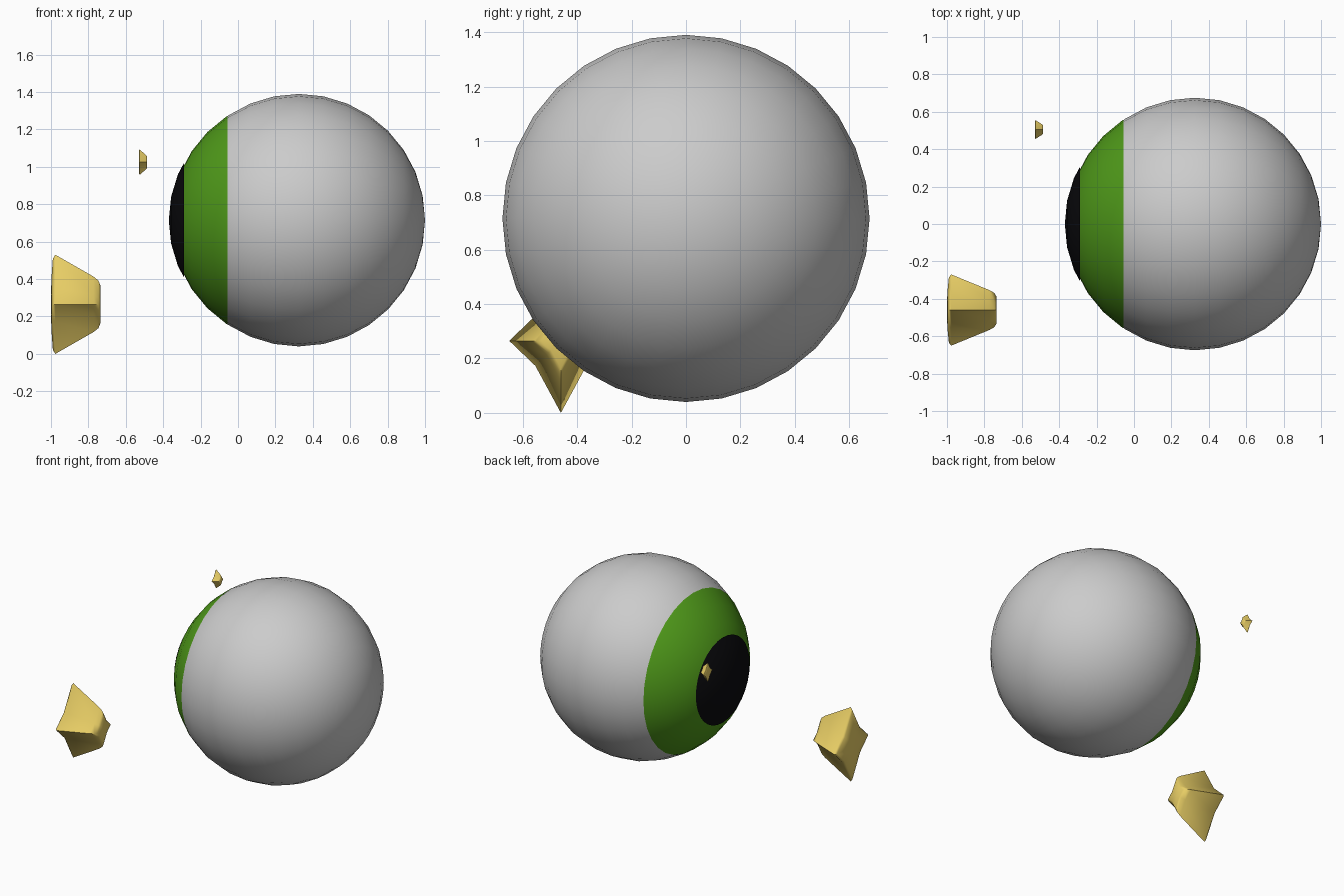
import bpy, bmesh, math
from mathutils import Matrix, Vector

cube = bpy.data.objects.get("Cube")
if cube:
    bpy.data.objects.remove(cube, do_unlink=True)


def material(name, rgb):
    mat = bpy.data.materials.new(name)
    mat.use_nodes = True
    color = (*rgb, 1)
    mat.diffuse_color = color
    mat.node_tree.nodes["Principled BSDF"].inputs["Base Color"].default_value = color
    return mat


def finish(name, bm, mat, angle):
    bmesh.ops.recalc_face_normals(bm, faces=bm.faces)
    mesh = bpy.data.meshes.new(name)
    bm.to_mesh(mesh)
    bm.free()
    obj = bpy.data.objects.new(name, mesh)
    bpy.context.collection.objects.link(obj)
    if mat:
        mesh.materials.append(mat)
    bpy.ops.object.select_all(action="DESELECT")
    obj.select_set(True)
    bpy.context.view_layer.objects.active = obj
    bpy.ops.object.shade_smooth_by_angle(angle=math.radians(angle))
    return obj


EYE_Z = 0.715


def eye_shell(name, center_x, radius, cut_x, keep_right, mat=None):
    """Sphere with its poles on the x axis, trimmed at a plane of constant x."""
    bm = bmesh.new()
    place = Matrix.Translation((center_x, 0, EYE_Z)) @ Matrix.Rotation(math.pi / 2, 4, "Y")
    bmesh.ops.create_uvsphere(bm, u_segments=32, v_segments=16, radius=radius, matrix=place)
    bmesh.ops.bisect_plane(bm, geom=bm.verts[:] + bm.edges[:] + bm.faces[:],
                           plane_co=(cut_x, 0, 0), plane_no=(1, 0, 0),
                           clear_inner=keep_right, clear_outer=not keep_right)
    return finish(name, bm, mat, 40)


def star_stud(name, center, depth, half_y, half_z, mat):
    """Tapered four-pointed star: wide end at -x, narrow end at +x."""
    # depth fraction and scale of each cross-section
    sections = [(0.01, 0.5), (0.04, 0.92), (0.09, 1.0), (0.86, 0.56),
                (0.96, 0.48), (1.0, 0.38)]
    bm = bmesh.new()
    loops = []
    for along, scale in sections:
        loop = []
        for i in range(8):
            a = i * math.pi / 4
            # valleys between the points are pulled inward
            ry, rz = (half_y, half_z) if i % 2 == 0 else (half_y * 0.7, half_z * 0.49)
            offset = Vector(((along - 0.5) * depth,
                             math.cos(a) * ry * scale, math.sin(a) * rz * scale))
            loop.append(bm.verts.new(Vector(center) + offset))
        loops.append(loop)
    for a, b in zip(loops, loops[1:]):
        for i in range(8):
            j = (i + 1) % 8
            bm.faces.new((a[i], a[j], b[j], b[i]))
    # close both ends with fans
    for loop, side in ((loops[0], -0.5), (loops[-1], 0.5)):
        hub = bm.verts.new(Vector(center) + Vector((side * depth, 0, 0)))
        for i in range(8):
            bm.faces.new((loop[i], loop[(i + 1) % 8], hub))
    return finish(name, bm, mat, 60)


green = material("iris_green", (0.078, 0.32, 0.01))
black = material("pupil_black", (0.003, 0.003, 0.004))
gold = material("gold", (0.8, 0.61, 0.13))

# Eyeball looking toward -x
eye_shell("eyeball", 0.325, 0.675, -0.06, True)
eye_shell("iris", 0.307, 0.666, -0.055, False, green)
eye_shell("pupil", 0.27, 0.64, -0.29, False, black)

# Floating star studs
star_stud("large_star", (-0.868, -0.46, 0.265), 0.265, 0.19, 0.265, gold)
star_stud("small_star", (-0.508, 0.505, 1.025), 0.045, 0.05, 0.068, gold)
